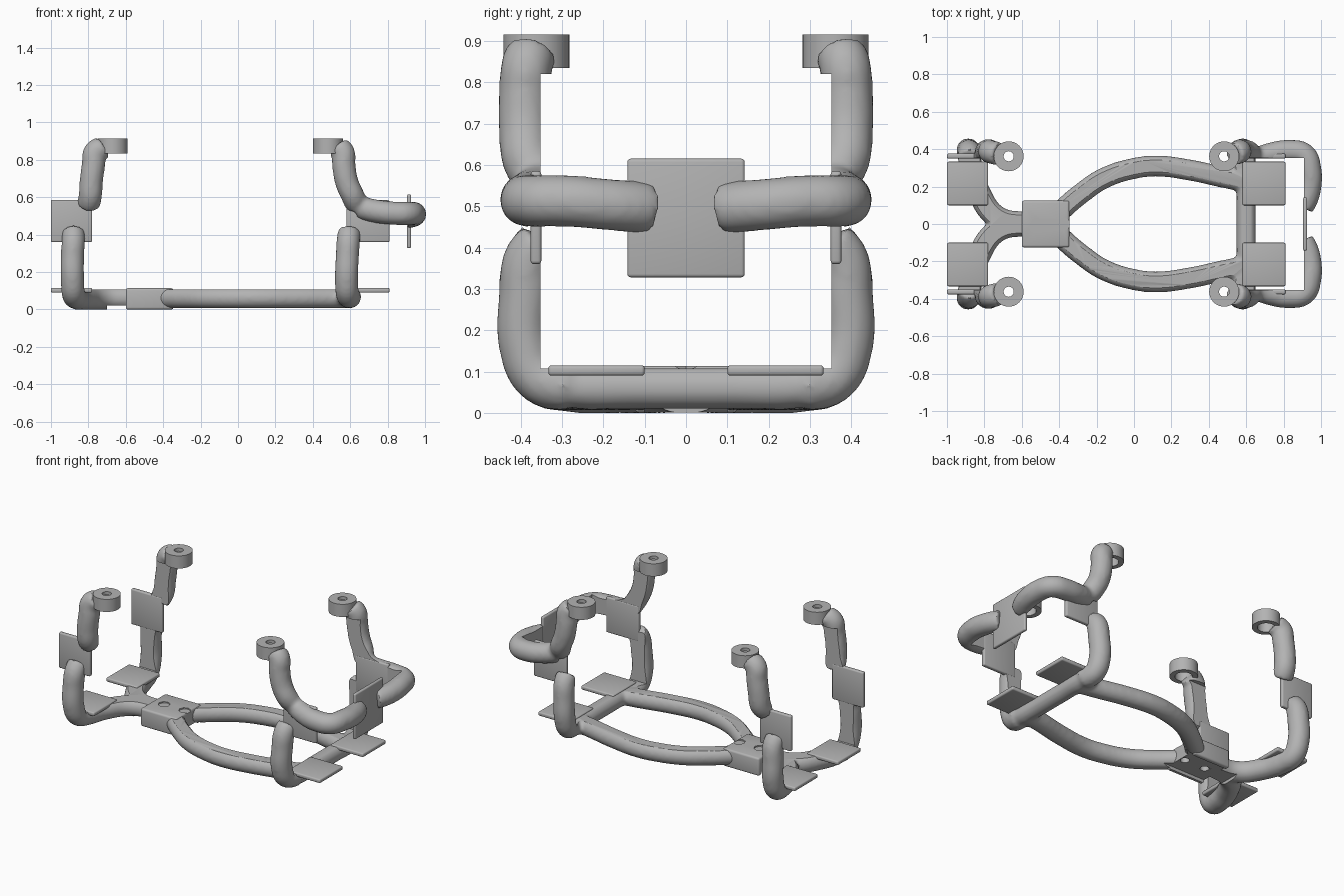
import bpy, bmesh, math
from mathutils import Matrix, Vector

cube = bpy.data.objects.get("Cube")
if cube:
    bpy.data.objects.remove(cube, do_unlink=True)

# One plain grey for the whole frame
grey = bpy.data.materials.new("matte_grey")
grey.use_nodes = True
grey.diffuse_color = (0.45, 0.45, 0.45, 1)
grey.node_tree.nodes["Principled BSDF"].inputs["Base Color"].default_value = (0.45, 0.45, 0.45, 1)


def add_object(name, mesh):
    ob = bpy.data.objects.new(name, mesh)
    bpy.context.collection.objects.link(ob)
    return ob


def evaluated_mesh(ob):
    bpy.context.view_layer.update()
    graph = bpy.context.evaluated_depsgraph_get()
    return bpy.data.meshes.new_from_object(ob.evaluated_get(graph))


def bake(ob):
    mesh = evaluated_mesh(ob)
    ob.modifiers.clear()
    ob.data = mesh


def finish(ob, angle=32):
    ob.data.materials.clear()
    ob.data.materials.append(grey)
    bpy.ops.object.select_all(action='DESELECT')
    ob.select_set(True)
    bpy.context.view_layer.objects.active = ob
    bpy.ops.object.shade_smooth_by_angle(angle=math.radians(angle))


def from_bmesh(name, bm):
    mesh = bpy.data.meshes.new(name)
    bm.to_mesh(mesh)
    bm.free()
    return add_object(name, mesh)


def add_box(bm, lo, hi):
    lo, hi = Vector(lo), Vector(hi)
    matrix = Matrix.Translation((lo + hi) / 2) @ Matrix.Diagonal((*(hi - lo), 1))
    bmesh.ops.create_cube(bm, size=1, matrix=matrix)


def add_peg(bm, x, radius, low, high, sides):
    bmesh.ops.create_cone(bm, cap_ends=True, segments=sides, radius1=radius, radius2=radius,
                          depth=high - low, matrix=Matrix.Translation((x, 0, (low + high) / 2)))


def box(name, lo, hi, bevel=0.008):
    bm = bmesh.new()
    add_box(bm, lo, hi)
    bmesh.ops.bevel(bm, geom=bm.edges[:], offset=bevel, segments=3, profile=0.5, affect='EDGES')
    return from_bmesh(name, bm)


def add_tube(bm, points, radius):
    """Sweep a round tube through the points and add it with its mirror across y."""
    curve = bpy.data.curves.new("tube_path", 'CURVE')
    curve.dimensions = '3D'
    curve.bevel_depth = radius
    curve.bevel_resolution = 6
    curve.use_fill_caps = True
    spline = curve.splines.new('BEZIER')
    spline.bezier_points.add(len(points) - 1)
    for point, co in zip(spline.bezier_points, points):
        point.co = co
        point.handle_left_type = point.handle_right_type = 'AUTO'
    ob = add_object("tube_path", curve)
    mesh = evaluated_mesh(ob)
    bm.from_mesh(mesh)
    mesh.transform(Matrix.Diagonal((1, -1, 1, 1)))
    mesh.flip_normals()
    bm.from_mesh(mesh)
    bpy.data.objects.remove(ob, do_unlink=True)


def cut(ob, cutter):
    mod = ob.modifiers.new("cut", 'BOOLEAN')
    mod.operation = 'DIFFERENCE'
    mod.solver = 'EXACT'
    mod.object = cutter


# Tubes of the frame: lower legs run on into the floor struts
tubes = bmesh.new()
add_tube(tubes, [(-.88, .345, .415), (-.88, .38, .37), (-.885, .39, .29), (-.885, .39, .16),
                 (-.88, .355, .085), (-.865, .28, .064), (-.83, .17, .062),
                 (-.73, .035, .062), (-.55, 0, .062)], .063)
add_tube(tubes, [(.595, .345, .415), (.59, .38, .37), (.585, .39, .29), (.58, .39, .16),
                 (.585, .355, .085), (.6, .28, .064)], .063)
add_tube(tubes, [(.585, .355, .075), (.6, .28, .064), (.6, .1, .062), (.6, -.02, .062)], .053)

# Upper legs
add_tube(tubes, [(-.8, .345, .56), (-.79, .38, .605), (-.785, .39, .68), (-.772, .39, .78),
                 (-.765, .385, .84), (-.722, .375, .868)], .063)
add_tube(tubes, [(.635, .345, .56), (.615, .38, .605), (.582, .39, .68), (.565, .39, .78),
                 (.562, .385, .84), (.535, .375, .868)], .063)

# Forked floor loop
add_tube(tubes, [(-.46, 0, .062), (-.38, .08, .062), (-.28, .165, .062), (-.16, .245, .062),
                 (0, .297, .062), (.12, .31, .062), (.3, .288, .062), (.5, .245, .062),
                 (.61, .225, .062)], .057)

# Bumper arms
add_tube(tubes, [(.65, .345, .545), (.74, .375, .525), (.83, .388, .515), (.91, .37, .513),
                 (.94, .29, .513), (.94, .2, .505), (.925, .14, .5), (.9, .09, .495)], .063)
frame = from_bmesh("tube_frame", tubes)

# Fuse the tubes and soften the joints
remesh = frame.modifiers.new("fuse", 'REMESH')
remesh.mode = 'VOXEL'
remesh.voxel_size = .011
soften = frame.modifiers.new("soften", 'SMOOTH')
soften.factor = .5
soften.iterations = 10
bake(frame)

# Flat inner faces where the frame hugs a box-shaped body
bm = bmesh.new()
add_box(bm, (-2, -.352, .107), (.908, .352, .82))
add_box(bm, (-2, -1, .914), (2, 1, 1.2))
body_cutter = from_bmesh("body_cutter", bm)

# Underside channel, top recesses and bolt holes of the hub
bm = bmesh.new()
add_box(bm, (-.7, -.1, -.1), (-.25, .1, .02))
hub_cutter = from_bmesh("hub_cutter", bm)
bm = bmesh.new()
for x in (-.52, -.375):
    add_peg(bm, x, .035, .106, .2, 8)
    add_peg(bm, x, .026, -.05, .095, 24)
bolt_cutter = from_bmesh("bolt_cutter", bm)

hub = box("hub", (-.6, -.125, 0), (-.345, .125, .114), .012)
cut(frame, body_cutter)
for ob in (frame, hub):
    cut(ob, hub_cutter)
    cut(ob, bolt_cutter)
    bake(ob)
    finish(ob)
for cutter in (body_cutter, hub_cutter, bolt_cutter):
    bpy.data.objects.remove(cutter, do_unlink=True)

# Side pads, floor pads and mounting rings, repeated at each corner
ring_profile = [(.027, .915), (.08, .915), (.08, .835), (.05, .835), (.05, .895), (.027, .895)]
for end, x0, x1, ring_x in (("rear", -1, -.78, -.67), ("fore", .58, .81, .482)):
    for side, s in (("left", 1), ("right", -1)):
        y0, y1 = sorted((s * .35, s * .376))
        finish(box(f"{end}_side_pad_{side}", (x0, y0, .36), (x1, y1, .585)))
        y0, y1 = sorted((s * .1, s * .333))
        finish(box(f"{end}_floor_pad_{side}", (x0, y0, .09), (x1, y1, .115)))

        bm = bmesh.new()
        verts = [bm.verts.new((r, 0, z)) for r, z in ring_profile]
        edges = [bm.edges.new((verts[i - 1], verts[i])) for i in range(len(verts))]
        bmesh.ops.spin(bm, geom=verts + edges, cent=(0, 0, 0), axis=(0, 0, 1),
                       angle=math.tau, steps=40)
        bmesh.ops.remove_doubles(bm, verts=bm.verts[:], dist=.0005)
        bmesh.ops.recalc_face_normals(bm, faces=bm.faces[:])
        bmesh.ops.translate(bm, verts=bm.verts[:], vec=(ring_x, s * .362, 0))
        finish(from_bmesh(f"{end}_mounting_ring_{side}", bm))

# Upright plate between the bumper arms
finish(box("bumper_plate", (.904, -.142, .328), (.926, .142, .615)))
